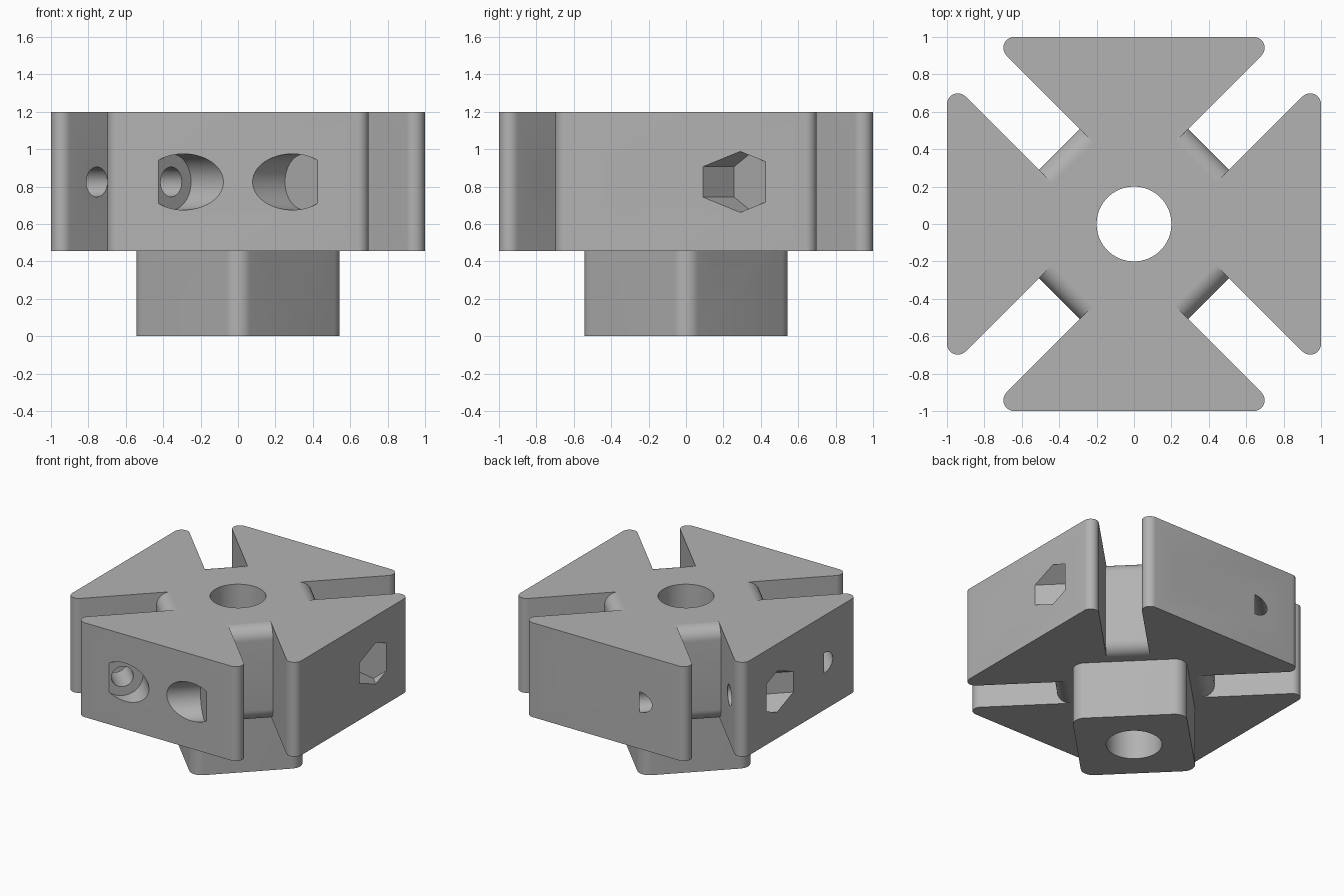
import bpy, bmesh, math
from math import cos, sin, radians
from mathutils import Matrix, Vector

if "Cube" in bpy.data.objects:
    bpy.data.objects.remove(bpy.data.objects["Cube"])

BOTTOM, TOP = 0.455, 1.2     # height range of the wedges
SLOT = 0.155                 # half width of the diagonal slots
TIP = 0.058                  # rounding of the wedge tips
HUB = 0.565                  # distance of the slot floor from the centre
BOLT_Z, BOLT_S = 0.825, 0.912
BOLT_R = 0.08
SEAT = 0.407                 # distance of pocket floor from slot middle

grey = bpy.data.materials.new("plain_grey")
grey.use_nodes = True
grey.diffuse_color = (0.45, 0.45, 0.45, 1)
grey.node_tree.nodes["Principled BSDF"].inputs["Base Color"].default_value = grey.diffuse_color


def make(name, bm):
    bmesh.ops.recalc_face_normals(bm, faces=bm.faces)
    mesh = bpy.data.meshes.new(name)
    bm.to_mesh(mesh)
    bm.free()
    mesh.materials.append(grey)
    obj = bpy.data.objects.new(name, mesh)
    bpy.context.collection.objects.link(obj)
    return obj


def arc(cx, cy, r, start, end, steps=10):
    angles = [radians(start + (end - start) * i / steps) for i in range(steps + 1)]
    return [(cx + r * cos(a), cy + r * sin(a)) for a in angles]


def prism(name, outline, low, high, matrix=Matrix()):
    """Extrude a closed 2D outline between two heights."""
    bm = bmesh.new()
    face = bm.faces.new([bm.verts.new((x, y, low)) for x, y in outline])
    ext = bmesh.ops.extrude_face_region(bm, geom=[face])
    moved = [v for v in ext["geom"] if isinstance(v, bmesh.types.BMVert)]
    bmesh.ops.translate(bm, verts=moved, vec=(0, 0, high - low))
    bm.transform(matrix)
    return make(name, bm)


def rounded_rect(x0, x1, y0, y1, r):
    return (arc(x1 - r, y0 + r, r, -90, 0) + arc(x1 - r, y1 - r, r, 0, 90)
            + arc(x0 + r, y1 - r, r, 90, 180) + arc(x0 + r, y0 + r, r, 180, 270))


def rod(name, origin, axis, start, end, radius, sides=40, twist=0):
    """Rod along an axis, with a corner pointing up unless twisted."""
    z = Vector(axis).normalized()
    y = Vector((0, 0, 1)) if abs(z.z) < 0.5 else Vector((0, 1, 0))
    x = y.cross(z)
    frame = Matrix((x, y, z)).transposed().to_4x4()
    bm = bmesh.new()
    bmesh.ops.create_cone(bm, cap_ends=True, segments=sides, radius1=radius,
                          radius2=radius, depth=end - start)
    bm.transform(Matrix.Translation(origin) @ frame
                 @ Matrix.Translation((0, 0, (start + end) / 2))
                 @ Matrix.Rotation(radians(twist), 4, "Z"))
    return make(name, bm)


def combine(target, tool, operation):
    mod = target.modifiers.new(operation.lower(), "BOOLEAN")
    mod.operation, mod.solver, mod.object = operation, "EXACT", tool
    bpy.context.view_layer.objects.active = target
    bpy.ops.object.modifier_apply(modifier=mod.name)
    bpy.data.objects.remove(tool)


# Four wedges as one outline, with a round tip at each end of every side
gap = SLOT * math.sqrt(2)
tip_x = 1 - gap - TIP / math.tan(radians(22.5))
inner = (HUB - 0.1) / math.sqrt(2)
side = (arc(-tip_x, TIP - 1, TIP, 135, 270) + arc(tip_x, TIP - 1, TIP, -90, 45)
        + [(inner - gap / 2, -inner - gap / 2)]
        + [(inner + gap / 2, -inner + gap / 2)])
outline = []
for k in range(4):
    c, s = cos(k * math.pi / 2), sin(k * math.pi / 2)
    outline += [(x * c - y * s, x * s + y * c) for x, y in side]
body = prism("clamp_body", outline, BOTTOM, TOP)

# Rounded slot floors: two crossing bars with rounded ends
upright = Matrix.Rotation(radians(90), 4, "X")
for angle in (45, 135):
    bar = prism("slot_floor_bar", rounded_rect(-HUB, HUB, BOTTOM, TOP, 0.1),
                -SLOT - 0.04, SLOT + 0.04,
                Matrix.Rotation(radians(angle), 4, "Z") @ upright)
    combine(body, bar, "UNION")

# Square foot, turned onto the diagonals
foot = prism("foot", rounded_rect(-0.41, 0.41, -0.41, 0.41, 0.09), 0, 0.65,
             Matrix.Rotation(radians(45), 4, "Z"))
combine(body, foot, "UNION")

# Shaft hole
combine(body, rod("shaft_hole", (0, 0, 0), (0, 0, 1), -0.1, 1.3, 0.2, 64), "DIFFERENCE")

# Clamp bolts across each slot: round seats front and back, nut seats left and right
for k in range(4):
    a = radians(45 + 90 * k)
    origin = (BOLT_S * cos(a), BOLT_S * sin(a), BOLT_Z)
    across = Vector((-sin(a), cos(a), 0))
    combine(body, rod("bolt_hole", origin, across, -0.5, 0.5, BOLT_R), "DIFFERENCE")
    for way in (across, -across):
        if abs(origin[1] + SEAT * way.y) > abs(origin[0] + SEAT * way.x):
            seat = rod("head_seat", origin, way, SEAT, 0.85, 0.15, 48)
        else:
            seat = rod("nut_seat", origin, way, SEAT, 0.85, 0.163, 6)
        combine(body, seat, "DIFFERENCE")

# Set screw through the foot, with a nut seat at the back left
back_left = (1, 1, 0)
back_left = (-1, 1, 0)
combine(body, rod("screw_hole", (0, 0, 0.25), back_left, -0.6, 0.6, BOLT_R), "DIFFERENCE")
combine(body, rod("screw_nut_seat", (0, 0, 0.25), back_left, 0.3, 0.6, 0.163, 6, 30),
        "DIFFERENCE")

# Smooth the round surfaces and keep the edges sharp
bpy.ops.object.select_all(action="DESELECT")
body.select_set(True)
bpy.context.view_layer.objects.active = body
bpy.ops.object.shade_smooth_by_angle(angle=radians(30))
